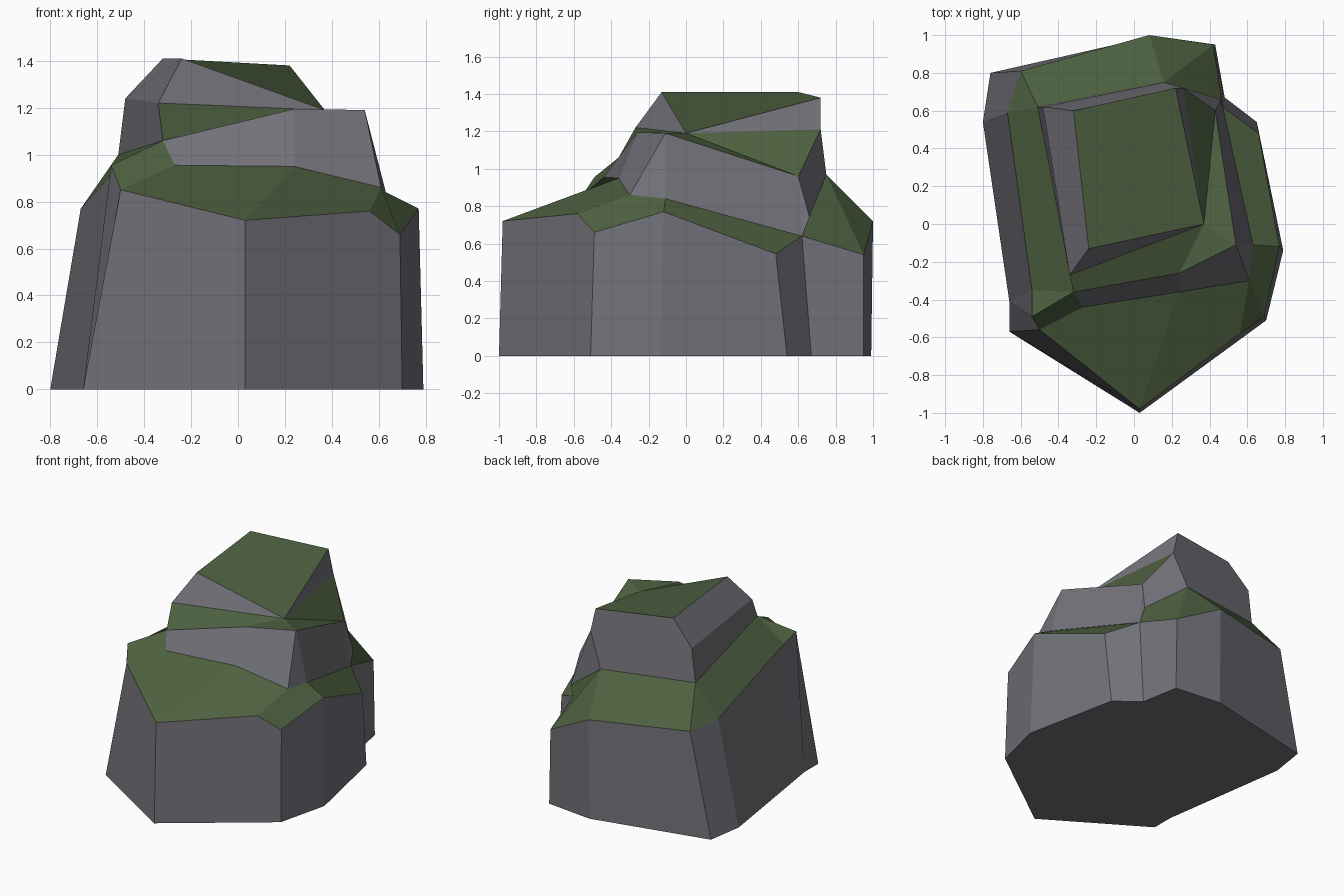
import bpy
import bmesh

if "Cube" in bpy.data.objects:
    bpy.data.objects.remove(bpy.data.objects["Cube"])


def material(name, rgb):
    m = bpy.data.materials.new(name)
    m.diffuse_color = (*rgb, 1.0)
    m.use_nodes = True
    m.node_tree.nodes["Principled BSDF"].inputs["Base Color"].default_value = m.diffuse_color
    return m


# Corners shared by neighbouring columns of the crag
front_right = (0.54, -0.11, 1.19)
dip = (0.37, 0.0, 1.19)
notch = (0.43, 0.60, 0.96)
back_right = (0.26, 0.72, 1.21)
back_left = (-0.48, 0.62, 1.24)
front_left = (-0.34, -0.27, 1.22)
left_toe = (-0.32, -0.36, 1.06)
saddle = (0.47, 0.62, 0.64)
back_foot = (0.16, 0.75, 0.97)
left_foot = (-0.51, 0.62, 1.0)
right_foot = (0.61, -0.30, 0.86)
peak_back = (0.22, 0.72, 1.38)
peak_left = (-0.32, 0.60, 1.41)
peak_front = (-0.24, -0.13, 1.41)

# Rings from the ground up, thirteen columns each, counter-clockwise from the front
base = [(x, y, 0.0) for x, y in (
    (0.03, -1.0), (0.70, -0.51), (0.70, -0.51), (0.79, -0.14), (0.65, 0.54),
    (0.48, 0.67), (0.43, 0.95), (0.08, 0.99), (-0.76, 0.80), (-0.80, 0.54),
    (-0.66, -0.41), (-0.66, -0.41), (-0.66, -0.57))]
rim = [(0.03, -0.98, 0.72), (0.56, -0.58, 0.76), (0.69, -0.49, 0.66),
       (0.77, -0.12, 0.77), (0.66, 0.48, 0.545), saddle, (0.42, 0.95, 0.54),
       (0.08, 1.0, 0.72), (-0.60, 0.81, 0.745), (-0.67, 0.59, 0.77),
       (-0.54, -0.35, 0.92), (-0.54, -0.49, 0.955), (-0.50, -0.56, 0.85)]
foot = [(0.24, -0.36, 0.95), right_foot, right_foot, (0.63, -0.11, 0.84), saddle,
        (0.46, 0.66, 0.74), back_foot, back_foot, left_foot, left_foot,
        left_toe, left_toe, (-0.27, -0.44, 0.955)]
shoulder = [(0.24, -0.26, 1.195)] + [front_right] * 3 + [notch] * 2 + [back_right] * 2 \
    + [back_left] * 2 + [front_left] + [left_toe] * 2
step = [dip] * 5 + [back_right] * 3 + [back_left] * 2 + [front_left] * 3
crown = [dip] * 5 + [peak_back] * 3 + [peak_left] * 2 + [peak_front] * 3

bm = bmesh.new()
cache = {}


def vert(p):
    if p not in cache:
        cache[p] = bm.verts.new(p)
    return cache[p]


def add_face(points, slot):
    """Make a face, collapsing repeated corners and skipping empty ones."""
    pts = list(dict.fromkeys(points))
    if len(pts) > 2:
        bm.faces.new([vert(p) for p in pts]).material_index = slot


# Bands alternate between bare stone walls (0) and mossy ledges (1)
rings = [base, rim, foot, shoulder, step, crown]
for level, (low, high) in enumerate(zip(rings, rings[1:])):
    for i in range(len(low)):
        j = (i + 1) % len(low)
        quad = (low[i], low[j], high[j], high[i])
        # a quad whose opposite corners meet has no area
        if quad[0] == quad[2] or quad[1] == quad[3]:
            continue
        add_face(quad, level % 2)

# Mossy summit and stone underside
add_face(crown, 1)
add_face(base[::-1], 0)

bmesh.ops.recalc_face_normals(bm, faces=bm.faces)
mesh = bpy.data.meshes.new("mossy_rock")
bm.to_mesh(mesh)
bm.free()
mesh.materials.append(material("grey stone", (0.17, 0.17, 0.195)))
mesh.materials.append(material("green moss", (0.075, 0.12, 0.052)))
rock = bpy.data.objects.new("mossy_rock", mesh)
bpy.context.collection.objects.link(rock)
